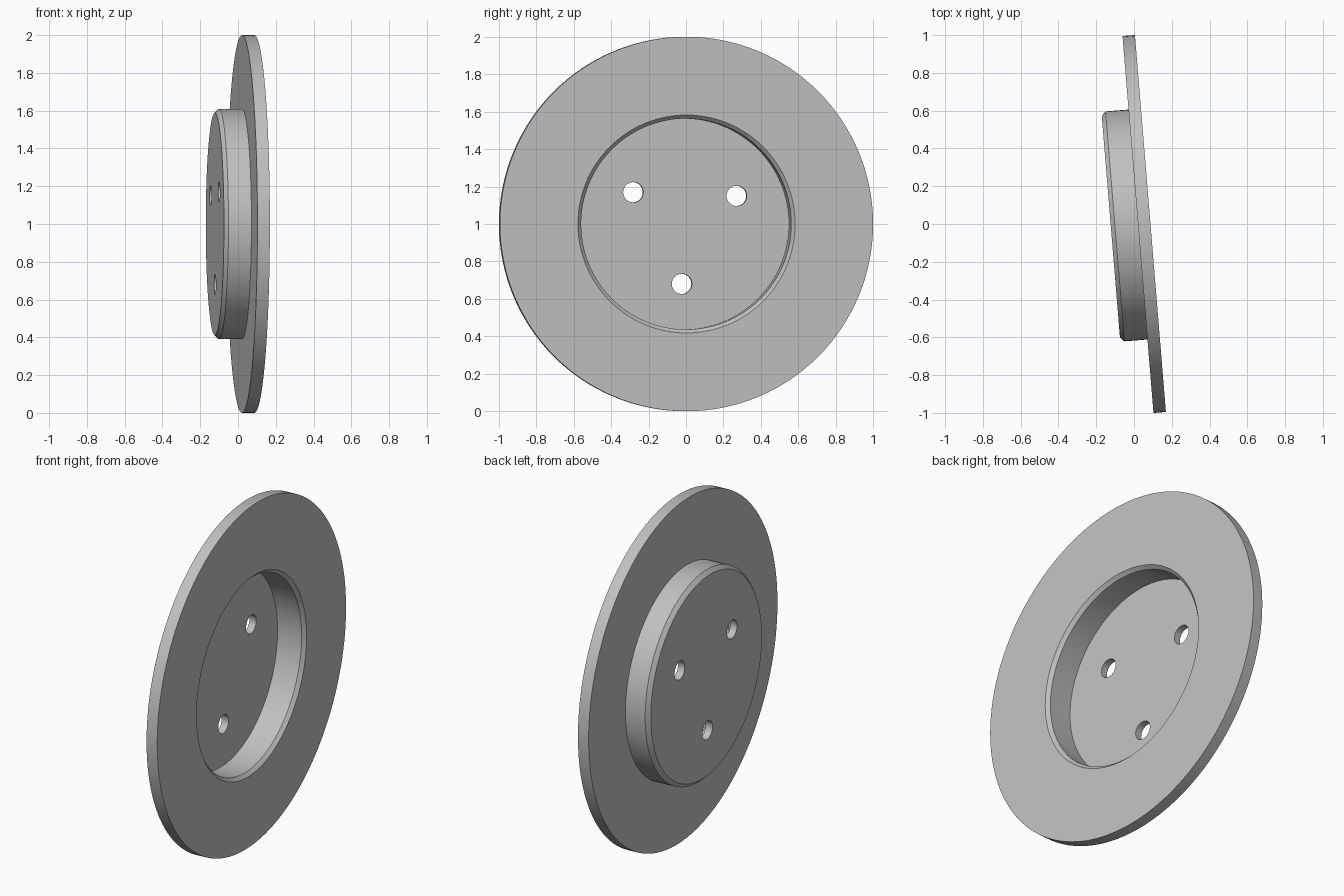
import bpy, bmesh, math
from mathutils import Matrix

if "Cube" in bpy.data.objects:
    bpy.data.objects.remove(bpy.data.objects["Cube"], do_unlink=True)

SEGMENTS = 128
TILT = math.radians(4.7)
PLACE = (Matrix.Translation((0.054, 0, 1)) @ Matrix.Rotation(TILT, 4, 'Z')
         @ Matrix.Rotation(math.pi / 2, 4, 'Y'))

steel = bpy.data.materials.new("brushed_grey_metal")
steel.use_nodes = True
GREY = (0.53, 0.53, 0.53, 1)
steel.diffuse_color = GREY
steel.node_tree.nodes["Principled BSDF"].inputs["Base Color"].default_value = GREY


def make_object(name, bm):
    bmesh.ops.recalc_face_normals(bm, faces=bm.faces)
    mesh = bpy.data.meshes.new(name)
    bm.to_mesh(mesh)
    bm.free()
    mesh.materials.append(steel)
    obj = bpy.data.objects.new(name, mesh)
    obj.matrix_world = PLACE
    bpy.context.collection.objects.link(obj)
    return obj


def lathe(name, profile):
    """Turn an open (radius, height) profile and cap both ends."""
    bm = bmesh.new()
    rings = []
    for r, h in profile:
        rings.append([bm.verts.new((r * math.cos(t), r * math.sin(t), h))
                      for t in (math.tau * i / SEGMENTS for i in range(SEGMENTS))])
    for a, b in zip(rings, rings[1:]):
        for i in range(SEGMENTS):
            j = (i + 1) % SEGMENTS
            bm.faces.new((a[i], a[j], b[j], b[i]))
    bm.faces.new(rings[0])
    bm.faces.new(rings[-1])
    return make_object(name, bm)


# Disc and hollow hat: cavity floor, mouth chamfer, rim, hat wall, hat face
rotor = lathe("brake_disc", [
    (0.563, -0.135), (0.563, 0.013), (0.582, 0.033),
    (1.0, 0.033), (1.0, -0.033),
    (0.61, -0.033), (0.61, -0.155), (0.588, -0.177)])

# Three bolt holes through the hat
bm = bmesh.new()
for k in range(3):
    t = math.radians(28 + 120 * k)
    spot = Matrix.Translation((-0.32 * math.sin(t), 0.32 * math.cos(t), -0.155))
    bmesh.ops.create_cone(bm, cap_ends=True, segments=48, radius1=0.054,
                          radius2=0.054, depth=0.2, matrix=spot)
cutter = make_object("bolt_hole_cutter", bm)
cutter.hide_render = True

cut = rotor.modifiers.new("bolt_holes", 'BOOLEAN')
cut.operation = 'DIFFERENCE'
cut.solver = 'EXACT'
cut.object = cutter

bpy.ops.object.select_all(action='DESELECT')
rotor.select_set(True)
bpy.context.view_layer.objects.active = rotor
bpy.ops.object.modifier_apply(modifier=cut.name)
bpy.data.objects.remove(cutter, do_unlink=True)
bpy.ops.object.shade_smooth_by_angle(angle=math.radians(30))
